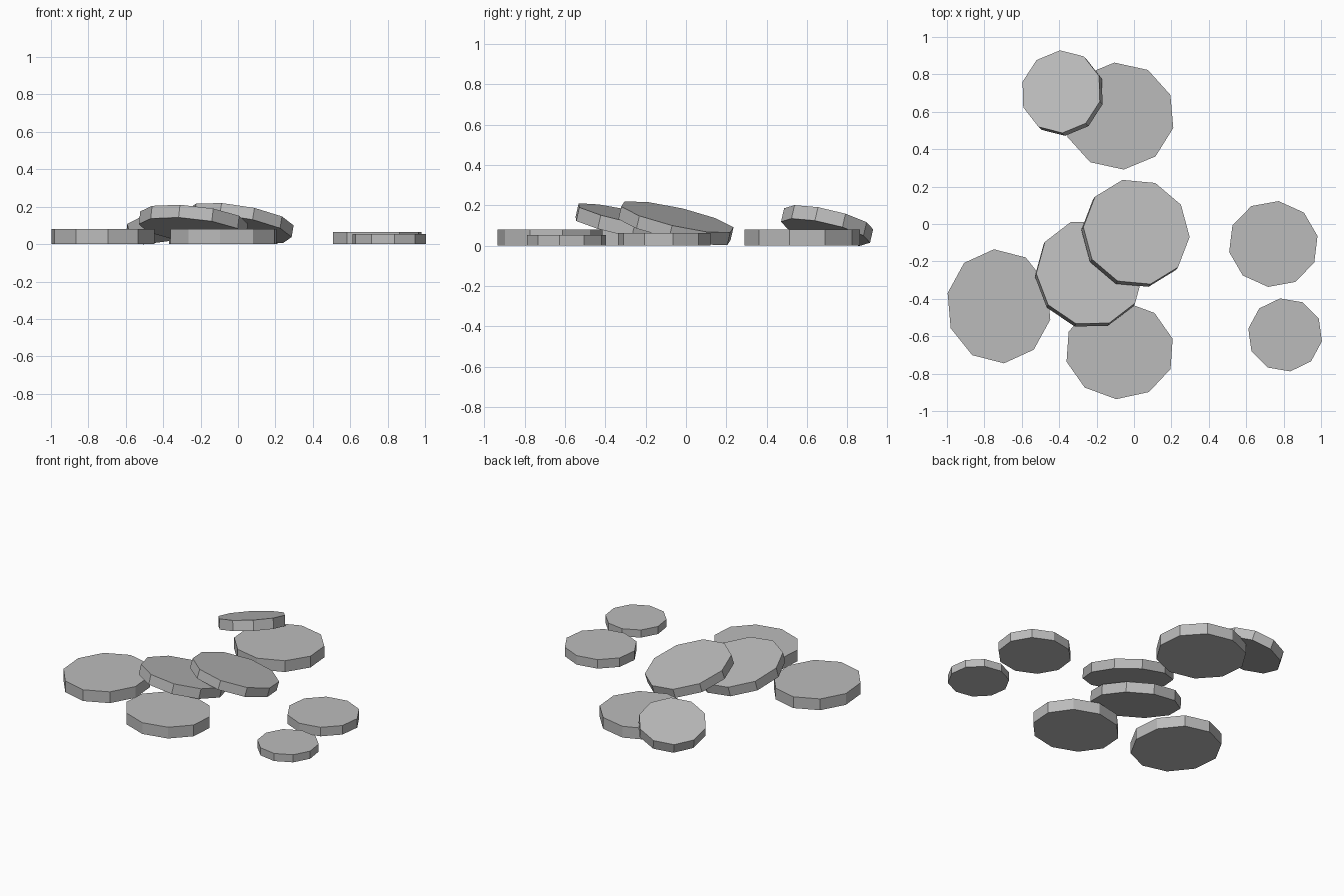
import bpy
import bmesh
from math import radians
from mathutils import Matrix, Vector

if "Cube" in bpy.data.objects:
    bpy.data.objects.remove(bpy.data.objects["Cube"])

stone = bpy.data.materials.new("stone_grey")
stone.use_nodes = True
GREY = (0.5, 0.5, 0.5, 1)
stone.diffuse_color = GREY
stone.node_tree.nodes["Principled BSDF"].inputs["Base Color"].default_value = GREY


def disc(name, centre, radii, thick, spin, lean=(0, 0)):
    """Ten-sided disc, spun in degrees, its axis leaning towards (x, y)."""
    up = Vector((0, 0, 1))
    tilt = up.rotation_difference(Vector((*lean, 1))).to_matrix().to_4x4()
    # half a step off the x axis puts a corner on local y
    matrix = (Matrix.Translation(centre) @ tilt
              @ Matrix.Rotation(radians(spin), 4, "Z")
              @ Matrix.Diagonal((*radii, thick, 1))
              @ Matrix.Rotation(radians(90), 4, "Z"))
    bm = bmesh.new()
    bmesh.ops.create_cone(bm, cap_ends=True, segments=10,
                          radius1=1, radius2=1, depth=1)
    # turn the first corner of the ring onto local x
    first = max(bm.verts, key=lambda v: v.co.x).co
    turn = Vector((first.x, first.y)).angle_signed(Vector((1, 0)))
    bmesh.ops.rotate(bm, verts=bm.verts, matrix=Matrix.Rotation(-turn, 3, "Z"))
    bm.transform(matrix)
    mesh = bpy.data.meshes.new(name)
    bm.to_mesh(mesh)
    bm.free()
    mesh.materials.append(stone)
    bpy.context.collection.objects.link(bpy.data.objects.new(name, mesh))


# Discs lying flat on the ground
disc("flat_disc_right", (-.722, -.44, .04), (.281, .306), .08, 5)
disc("flat_disc_front", (-.077, -.675, .04), (.293, .262), .08, -4)
disc("flat_disc_back", (-.08, .577, .04), (.298, .287), .08, 5)
disc("flat_disc_left", (.745, -.107, .032), (.241, .231), .064, -7)
disc("small_disc_left", (.808, -.593, .027), (.2, .197), .054, 8)

# Discs leaning on their neighbours
disc("leaning_disc_back", (-.382, .7, .1), (.22, .227), .07, 3, (-.22, .23))
disc("leaning_disc_middle", (-.239, -.267, .108), (.289, .293), .07, 20, (.11, .22))
disc("leaning_disc_top", (.008, -.05, .111), (.288, .293), .065, 14, (.17, .23))
